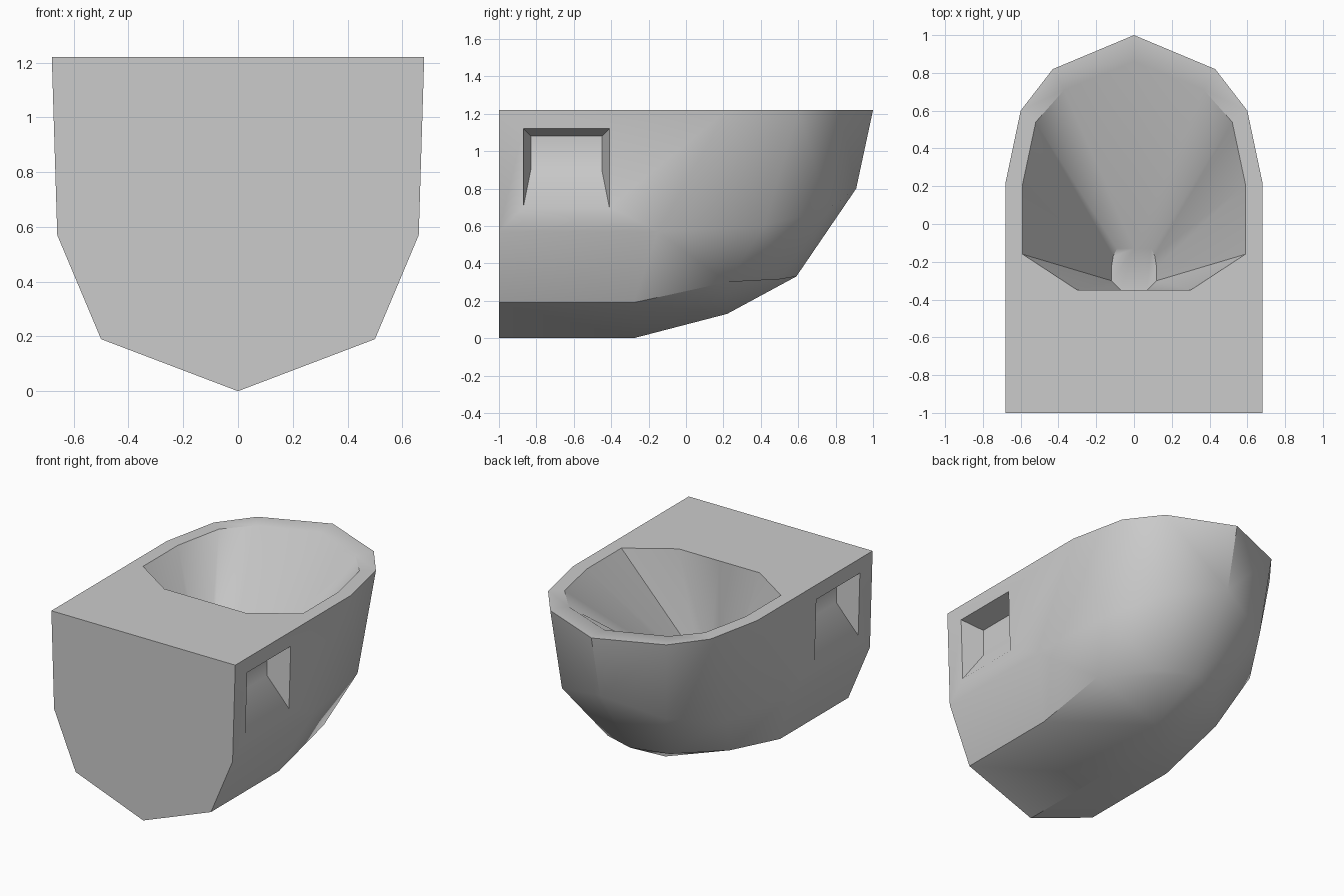
import bpy, bmesh, math

cube = bpy.data.objects.get("Cube")
if cube:
    bpy.data.objects.remove(cube)

TOP = 1.22

# Glazed ceramic
ceramic = bpy.data.materials.new("grey_ceramic")
ceramic.use_nodes = True
colour = (0.6, 0.6, 0.6, 1)
ceramic.diffuse_color = colour
ceramic.node_tree.nodes["Principled BSDF"].inputs["Base Color"].default_value = colour

bm = bmesh.new()


def verts(points):
    return [bm.verts.new(p) for p in points]


def bridge(a, b, closed=False, skip=()):
    """Fill quads between two rows of vertices."""
    count = len(a) if closed else len(a) - 1
    for i in range(count):
        if i not in skip:
            j = (i + 1) % len(a)
            bm.faces.new((a[i], a[j], b[j], b[i]))


# Half hull: four rows running from the wall plate to the nose
rim = verts((x, y, TOP) for x, y in
            ((.68, -1), (.68, .22), (.6, .6), (.43, .82), (0, 1)))
waist = verts(((.66, -1, .57), (.66, -.15, .57), (.59, .42, .6),
               (.385, .76, .69), (0, .91, .8)))
chine = verts(((.5, -1, .19), (.5, -.28, .19), (.48, .22, .3),
               (.23, .5, .315), (0, .59, .33)))
keel = verts(((0, -1, 0), (0, -.28, 0), (0, .22, .13)))

bridge(rim, waist, skip=(0,))
bridge(waist, chine)
bridge(chine[:3], keel)
bm.faces.new((chine[2], chine[3], chine[4], keel[2]))

# Fixing recess sunk into the flat side panel, with a sloping sill
mouth = verts((.66 + .02 * (z - .57) / .65, y, z) for y, z in
              ((-.87, 1.12), (-.41, 1.12), (-.41, .7), (-.87, .7)))
pocket = verts((.53, y, z) for y, z in
               ((-.83, 1.08), (-.45, 1.08), (-.45, .9), (-.83, .9)))
bridge([rim[0], rim[1], waist[1], waist[0]], mouth, closed=True)
bridge(mouth, pocket, closed=True)
bm.faces.new(pocket)

# Bowl: opening at the top, small flat floor at the bottom
opening = verts((x, y, TOP) for x, y in
                ((0, -.35), (.3, -.35), (.59, -.16), (.59, .21),
                 (.52, .54), (.37, .71), (0, .86)))
floor = verts((x, y, .54) for x, y in
              ((0, -.35), (.07, -.35), (.12, -.3), (.12, -.23),
               (.11, -.17), (.09, -.13), (0, -.13)))
bridge(opening, floor)
bm.faces.new(floor)

# Flat top and wall plate
bridge(rim[1:], opening[3:])
wall_top = bm.verts.new((0, -1, TOP))
bm.faces.new([wall_top, rim[0], rim[1]] + opening[3::-1])
bm.faces.new((wall_top, rim[0], waist[0], chine[0], keel[0]))

# Mirror the half and close it along the middle
bmesh.ops.mirror(bm, geom=bm.verts[:] + bm.edges[:] + bm.faces[:],
                 axis='X', merge_dist=.001)
bmesh.ops.remove_doubles(bm, verts=bm.verts[:], dist=.001)
bmesh.ops.recalc_face_normals(bm, faces=bm.faces[:])

mesh = bpy.data.meshes.new("toilet_bowl")
bm.to_mesh(mesh)
bm.free()
mesh.materials.append(ceramic)
bowl = bpy.data.objects.new("toilet_bowl", mesh)
bpy.context.collection.objects.link(bowl)

# Soft shading with crisp rim, chine and recess edges
bpy.ops.object.select_all(action='DESELECT')
bowl.select_set(True)
bpy.context.view_layer.objects.active = bowl
bpy.ops.object.shade_smooth_by_angle(angle=math.radians(40))
